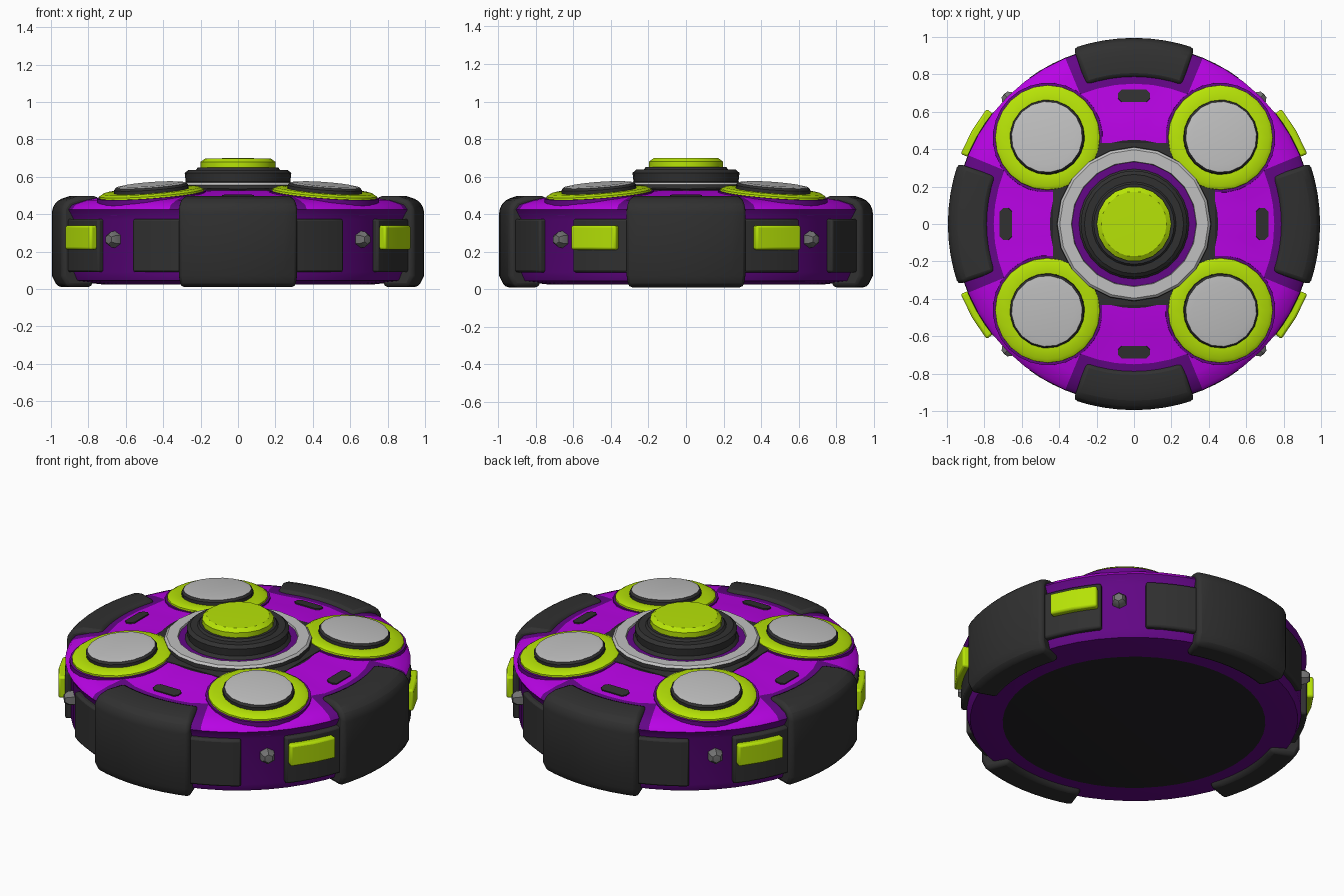
import bpy, bmesh, math
from math import sin, cos, radians, pi
from mathutils import Matrix

cube = bpy.data.objects.get("Cube")
if cube:
    bpy.data.objects.remove(cube, do_unlink=True)


def material(name, r, g, b):
    m = bpy.data.materials.new(name)
    m.use_nodes = True
    m.diffuse_color = (r, g, b, 1)
    node = next(n for n in m.node_tree.nodes if n.type == 'BSDF_PRINCIPLED')
    node.inputs["Base Color"].default_value = (r, g, b, 1)
    node.inputs["Roughness"].default_value = 0.6
    return m


purple = material("purple", 0.48, 0.001, 0.78)
deep_purple = material("deep purple", 0.125, 0.002, 0.24)
lime = material("lime", 0.47, 0.77, 0.002)
silver = material("light grey", 0.53, 0.53, 0.53)
dark = material("charcoal", 0.03, 0.03, 0.03)
black = material("soft black", 0.018, 0.016, 0.02)
steel = material("dark steel", 0.17, 0.17, 0.17)


def finish(bm, name, mats, matrix=Matrix(), bevel=0, angle=35):
    """Turn a bmesh into a shaded object."""
    bmesh.ops.recalc_face_normals(bm, faces=bm.faces)
    mesh = bpy.data.meshes.new(name)
    bm.to_mesh(mesh)
    bm.free()
    for m in mats:
        mesh.materials.append(m)
    ob = bpy.data.objects.new(name, mesh)
    bpy.context.collection.objects.link(ob)
    ob.matrix_world = matrix
    if bevel:
        mod = ob.modifiers.new("rounded_edges", 'BEVEL')
        mod.width, mod.segments = bevel, 2
        mod.limit_method = 'ANGLE'
    bpy.ops.object.select_all(action='DESELECT')
    ob.select_set(True)
    bpy.context.view_layer.objects.active = ob
    bpy.ops.object.shade_smooth_by_angle(angle=radians(angle))
    return ob


def lathe(name, profile, sides, mats, bands=None, matrix=Matrix(), closed=False, shape=None):
    """Spin (radius, height) points; bands gives the material index of each step."""
    bm = bmesh.new()
    rings = []
    for r, z in profile:
        if r == 0:
            rings.append([bm.verts.new((0, 0, z))] * sides)
            continue
        ring = []
        for i in range(sides):
            a = 2 * pi * i / sides
            dz = shape(r, z, a) if shape else 0
            ring.append(bm.verts.new((r * cos(a), r * sin(a), z + dz)))
        rings.append(ring)
    for k in range(len(rings) if closed else len(rings) - 1):
        lower, upper = rings[k], rings[(k + 1) % len(rings)]
        for i in range(sides):
            j = (i + 1) % sides
            corners = list(dict.fromkeys((lower[i], lower[j], upper[j], upper[i])))
            bm.faces.new(corners).material_index = bands[k] if bands else 0
    return finish(bm, name, mats, matrix)


def sector(name, profile, start, end, steps, mat, bevel):
    """Sweep a closed (radius, height) outline between two angles in degrees."""
    bm = bmesh.new()
    rows = []
    for i in range(steps + 1):
        a = radians(start + (end - start) * i / steps)
        rows.append([bm.verts.new((r * cos(a), r * sin(a), z)) for r, z in profile])
    n = len(profile)
    for one, two in zip(rows, rows[1:]):
        for k in range(n):
            bm.faces.new((one[k], one[(k + 1) % n], two[(k + 1) % n], two[k]))
    bm.faces.new(rows[0])
    bm.faces.new(rows[-1])
    return finish(bm, name, [mat], bevel=bevel)


def block(r0, r1, z0, z1):
    return [(r0, z0), (r1, z0), (r1, z1), (r0, z1)]


def off_axis(a):
    """Angle from the nearest of the four side directions."""
    return abs((a + pi / 4) % (pi / 2) - pi / 4)


# Main body, with a shallow sunken bay on each of the four sides
def bay(r, z, a):
    return -0.012 if z > 0.46 and 0.5 < r < 0.85 and off_axis(a) < radians(20) else 0


body = lathe("body",
             [(0, 0.03), (0.73, 0.025), (0.91, 0.045), (0.93, 0.09), (0.93, 0.37), (0.96, 0.425),
              (0.94, 0.45), (0.86, 0.475), (0.75, 0.497), (0.6, 0.517), (0.45, 0.527), (0, 0.527)],
             48, [purple, black, deep_purple], [1, 2, 2, 2, 2, 0, 0, 0, 0, 0, 1], shape=bay)
# The recess around each bumper is deep purple
for face in body.data.polygons:
    x, y, z = face.center
    if math.hypot(x, y) > 0.76 and off_axis(math.atan2(y, x)) < radians(22):
        face.material_index = 2

# Stepped centre: square dark base, grey ring, purple seat, hub and button
lathe("centre_base", [(0.62, 0.48), (0.612, 0.53), (0.56, 0.538), (0, 0.538)], 4, [dark],
      matrix=Matrix.Rotation(pi / 4, 4, 'Z'))
lathe("centre_ring", [(0.415, 0.52), (0.41, 0.557), (0.397, 0.569), (0.335, 0.569), (0.328, 0.53)],
      20, [silver, dark], [1, 0, 0, 0, 1], closed=True)
lathe("hub_seat", [(0.335, 0.52), (0.332, 0.557), (0, 0.56)], 32, [deep_purple])
lathe("hub", [(0.30, 0.55), (0.28, 0.575), (0.285, 0.62), (0.265, 0.637), (0.225, 0.637), (0.215, 0.65), (0, 0.65)],
      28, [dark])
lathe("centre_button", [(0.20, 0.63), (0.20, 0.68), (0.175, 0.698), (0, 0.7)], 18, [lime])

# Four pads, tilted outwards on the diagonals
for q in range(4):
    a = radians(45 + 90 * q)
    place = (Matrix.Rotation(a, 4, 'Z') @ Matrix.Translation((0.655, 0, 0.521))
             @ Matrix.Rotation(radians(6), 4, 'Y'))
    lathe(f"pad_collar_{q + 1}", [(0.30, -0.10), (0.294, -0.016), (0, -0.016)], 28, [deep_purple], matrix=place)
    lathe(f"pad_ring_{q + 1}", [(0.284, -0.04), (0.28, -0.006), (0.26, 0.006), (0.2, 0.004), (0.195, -0.03)],
          24, [lime], matrix=place, closed=True)
    lathe(f"pad_{q + 1}", [(0.2, -0.03), (0.2, 0.022), (0.19, 0.034), (0.15, 0.04), (0, 0.038)],
          18, [dark, silver], [0, 0, 1, 1], matrix=place)
    # Small stud on the side wall between the panels
    stud = (Matrix.Rotation(a, 4, 'Z') @ Matrix.Translation((0.92, 0, 0.265))
            @ Matrix.Rotation(pi / 2, 4, 'Y'))
    lathe(f"stud_{q + 1}", [(0.046, 0), (0.042, 0.04), (0.025, 0.06), (0, 0.062)], 6, [steel], matrix=stud)

# Four bumpers, each flanked by two side panels and carrying a slot on its bay
bumper_outline = [(0.82, 0.01), (0.965, 0.01), (0.995, 0.07), (0.995, 0.43),
                  (0.965, 0.475), (0.90, 0.497), (0.785, 0.497), (0.785, 0.2)]
for q in range(4):
    mid = 90 * q
    sector(f"bumper_{q + 1}", bumper_outline, mid - 19, mid + 19, 8, dark, 0.022)
    for side in (-1, 1):
        label = f"{q + 1}_{'a' if side < 0 else 'b'}"
        lit = q % 2 == 0
        sector(f"side_panel_{label}", block(0.88, 0.962, 0.09, 0.375),
               mid + side * 18, mid + side * (39 if lit else 36), 4, dark, 0.012)
        if lit:
            sector(f"side_light_{label}", block(0.92, 1.0, 0.21, 0.34),
                   mid + side * 22, mid + side * 38, 2, lime, 0.012)
    # Slot plate with clipped corners, lying on the sloped bay
    bm = bmesh.new()
    bmesh.ops.create_cube(bm, size=1, matrix=Matrix.Diagonal((0.066, 0.17, 0.009, 1)))
    uprights = [e for e in bm.edges if abs(e.verts[0].co.z - e.verts[1].co.z) > 0.001]
    bmesh.ops.bevel(bm, geom=uprights, offset=0.018, segments=1, affect='EDGES')
    place = (Matrix.Rotation(radians(mid), 4, 'Z') @ Matrix.Translation((0.685, 0, 0.496))
             @ Matrix.Rotation(radians(7.5), 4, 'Y'))
    finish(bm, f"slot_{q + 1}", [dark], place)
